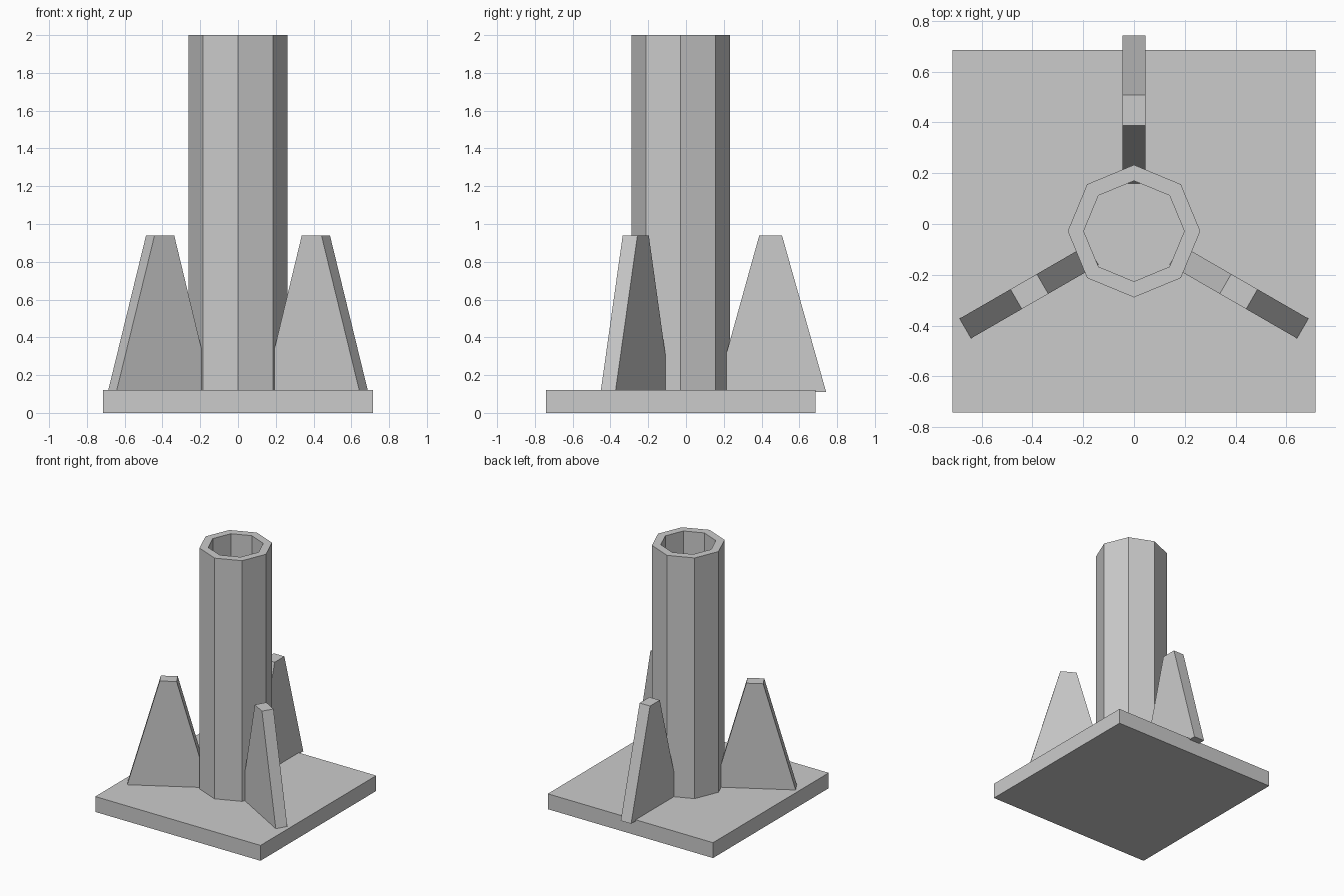
import bpy
import bmesh
from math import radians, tau
from mathutils import Matrix, Vector

cube = bpy.data.objects.get("Cube")
if cube:
    bpy.data.objects.remove(cube, do_unlink=True)

CENTRE_Y = -0.028
BASE_TOP = 0.12
SINK = 0.11      # fins and tube are sunk slightly into the base

grey = bpy.data.materials.new("light_grey")
grey.use_nodes = True
colour = (0.6, 0.6, 0.6, 1)
grey.diffuse_color = colour
grey.node_tree.nodes["Principled BSDF"].inputs["Base Color"].default_value = colour


def finish(name, bm, angle=0):
    """Turn a bmesh into a flat-shaded object around the tube axis."""
    bmesh.ops.recalc_face_normals(bm, faces=bm.faces)
    mesh = bpy.data.meshes.new(name)
    bm.to_mesh(mesh)
    bm.free()
    mesh.materials.append(grey)
    obj = bpy.data.objects.new(name, mesh)
    obj.location.y = CENTRE_Y
    obj.rotation_euler.z = radians(angle)
    bpy.context.collection.objects.link(obj)


def profile_face(bm, points):
    """Face in the xz plane from (radius, height) pairs."""
    return bm.faces.new([bm.verts.new((x, 0, z)) for x, z in points])


# Square base plate
bm = bmesh.new()
size = Matrix.Diagonal((1.428, 1.428, BASE_TOP, 1))
bmesh.ops.create_cube(bm, size=1, matrix=Matrix.Translation((0, 0, BASE_TOP / 2)) @ size)
finish("base_plate", bm)

# Hollow eight-sided tube: a rectangle spun around the axis
bm = bmesh.new()
wall = profile_face(bm, [(0.198, SINK), (0.261, SINK), (0.261, 2), (0.198, 2)])
edges = list(wall.edges)
geom = list(wall.verts) + edges
bm.faces.remove(wall)
bmesh.ops.spin(bm, geom=geom, cent=(0, 0, 0), axis=(0, 0, 1), angle=tau, steps=8)
bmesh.ops.remove_doubles(bm, verts=bm.verts, dist=0.001)
finish("tube", bm)

# Three tapered support fins
for name, angle in (("back_fin", 90), ("right_fin", 210), ("left_fin", 330)):
    bm = bmesh.new()
    face = profile_face(bm, [(0.185, SINK), (0.77, SINK), (0.536, 0.94), (0.416, 0.94)])
    bmesh.ops.translate(bm, verts=bm.verts, vec=(0, -0.045, 0))
    side = bmesh.ops.extrude_face_region(bm, geom=[face], use_keep_orig=True)
    moved = [v for v in side["geom"] if isinstance(v, bmesh.types.BMVert)]
    bmesh.ops.translate(bm, verts=moved, vec=Vector((0, 0.09, 0)))
    finish(name, bm, angle)
